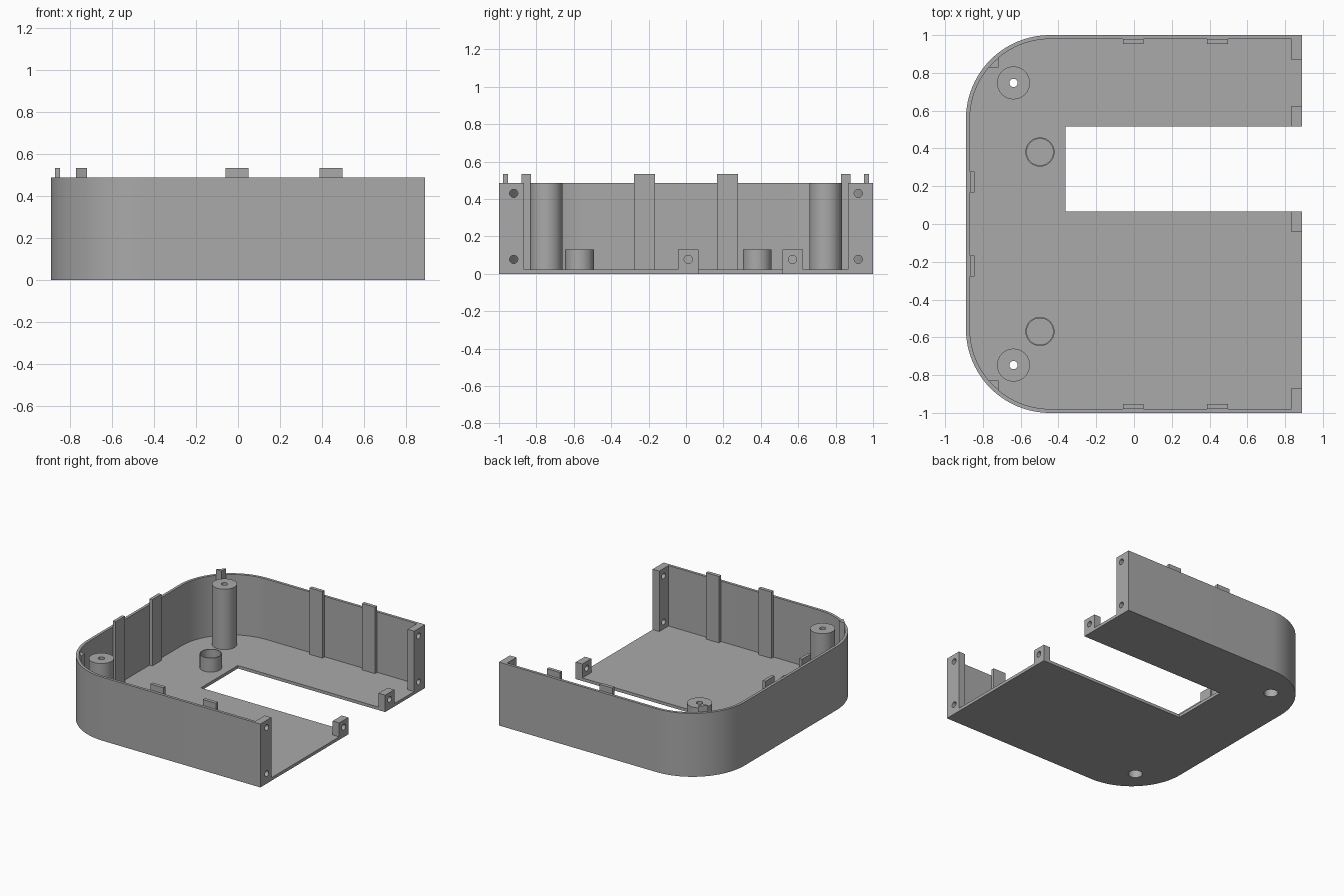
import bpy, bmesh, math
from mathutils import Vector

if "Cube" in bpy.data.objects:
    bpy.data.objects.remove(bpy.data.objects["Cube"])

HX, HY = 0.89, 1.0            # half width and half depth
FLOOR, TOP, LIP = 0.023, 0.487, 0.533
WALL, R = 0.021, 0.445        # wall thickness and corner radius
CX, CY = R - HX, HY - R       # corner centre
BLOCK_X, BLOCK_TOP = 0.834, 0.13
SLOT = (0.067, 0.515)         # notch limits along y

grey = bpy.data.materials.new("plastic grey")
grey.use_nodes = True
grey.diffuse_color = (0.4, 0.4, 0.4, 1)
grey.node_tree.nodes["Principled BSDF"].inputs["Base Color"].default_value = (0.4, 0.4, 0.4, 1)


def prism(name, outline, z0, z1):
    """Extrude an outline in x, y from z0 to z1."""
    bm = bmesh.new()
    face = bm.faces.new([bm.verts.new((x, y, z0)) for x, y in outline])
    ext = bmesh.ops.extrude_face_region(bm, geom=[face])
    verts = [v for v in ext["geom"] if isinstance(v, bmesh.types.BMVert)]
    bmesh.ops.translate(bm, verts=verts, vec=(0, 0, z1 - z0))
    bmesh.ops.recalc_face_normals(bm, faces=bm.faces)
    mesh = bpy.data.meshes.new(name)
    bm.to_mesh(mesh)
    bm.free()
    mesh.materials.append(grey)
    ob = bpy.data.objects.new(name, mesh)
    bpy.context.collection.objects.link(ob)
    return ob


def box(name, x0, x1, y0, y1, z0, z1):
    return prism(name, [(x0, y0), (x1, y0), (x1, y1), (x0, y1)], z0, z1)


def arc(cx, cy, r, a0, a1, n):
    steps = [math.radians(a0 + (a1 - a0) * i / n) for i in range(n + 1)]
    return [(cx + r * math.cos(a), cy + r * math.sin(a)) for a in steps]


def cylinder(name, x, y, r, z0, z1, n=48):
    return prism(name, arc(x, y, r, 0, 360, n)[:-1], z0, z1)


def x_hole(y, z):
    """Cutter for a screw hole running along x through the open side."""
    ob = cylinder("hole_cutter", 0, 0, 0.022, -0.1, 0.1, 24)
    ob.rotation_euler = (0, math.pi / 2, 0)
    ob.location = (BLOCK_X + 0.03, y, z)
    return ob


def cut(ob, *cutters):
    for cutter in cutters:
        mod = ob.modifiers.new("cut", 'BOOLEAN')
        mod.operation, mod.solver, mod.object = 'DIFFERENCE', 'EXACT', cutter
        bpy.context.view_layer.update()
        with bpy.context.temp_override(object=ob, active_object=ob):
            bpy.ops.object.modifier_apply(modifier=mod.name)
        bpy.data.objects.remove(cutter)


def rounded_side(inset):
    """Closed side with two rounded corners, from back to front."""
    r = R - inset
    return arc(CX, CY, r, 90, 180, 24) + arc(CX, -CY, r, 180, 270, 24)


# Shell with open right-hand end, end posts, notch and screw holes
shell = prism("shell", [(HX, HY)] + rounded_side(0) + [(HX, -HY)], 0, TOP)
post_y, iy = 0.867, HY - WALL
cavity = ([(HX + 0.1, post_y), (BLOCK_X, post_y), (BLOCK_X, iy)] + rounded_side(WALL)
          + [(BLOCK_X, -iy), (BLOCK_X, -post_y), (HX + 0.1, -post_y)])
cut(shell, prism("cavity_cutter", cavity, FLOOR, 1),
    box("notch_cutter", -0.362, HX + 0.1, *SLOT, -0.1, 0.3))
for s in (-1, 1):
    cut(shell, cylinder("bore_cutter", -0.638, s * 0.747, 0.05, -0.1, 0.1),
        x_hole(s * 0.921, 0.43), x_hole(s * 0.921, 0.077))
parts = [shell]

for s, side in ((-1, "front"), (1, "back")):
    # Screw posts with a wide bore below and a small hole above
    post = cylinder(side + "_screw_post", -0.638, s * 0.747, 0.087, FLOOR, TOP)
    cut(post, cylinder("bore_cutter", -0.638, s * 0.747, 0.05, -0.1, 0.4),
        cylinder("hole_cutter", -0.638, s * 0.747, 0.022, 0.3, 0.6))
    parts.append(post)

    # Alignment ribs along the long walls
    for i, x in enumerate((-0.004, 0.442)):
        y0, y1 = sorted((s * 0.952, s * iy))
        parts.append(box(f"{side}_rib_{i + 1}", x - 0.055, x + 0.055, y0, y1, FLOOR, LIP))

    # Alignment rib on the closed end
    parts.append(box(side + "_end_rib", WALL - HX, 0.045 - HX,
                     s * 0.222 - 0.055, s * 0.222 + 0.055, FLOOR, LIP))

    # Corner ribs following the rounded wall
    edge = arc(CX, CY, R - WALL, 130.2, 139.8, 4)
    corner = [(edge[0][0], edge[-1][1])] + edge
    parts.append(prism(side + "_corner_rib", [(x, s * y) for x, y in corner], FLOOR, LIP))

# Magnet cups on the floor
for name, y in (("front_cup", -0.569), ("back_cup", 0.381)):
    cup = cylinder(name, -0.498, y, 0.077, FLOOR, BLOCK_TOP)
    cut(cup, cylinder("cup_cutter", -0.498, y, 0.07, 0, 0.3))
    parts.append(cup)

# Small drilled blocks beside the notch
for name, y in (("front_block", SLOT[0] - 0.055), ("back_block", SLOT[1] + 0.055)):
    block = box(name, BLOCK_X, HX, y - 0.055, y + 0.055, FLOOR, BLOCK_TOP)
    cut(block, x_hole(y, 0.077))
    parts.append(block)

# Smooth shading with sharp edges kept
bpy.ops.object.select_all(action='DESELECT')
for ob in parts:
    ob.select_set(True)
bpy.context.view_layer.objects.active = shell
bpy.ops.object.shade_smooth_by_angle(angle=math.radians(30))
